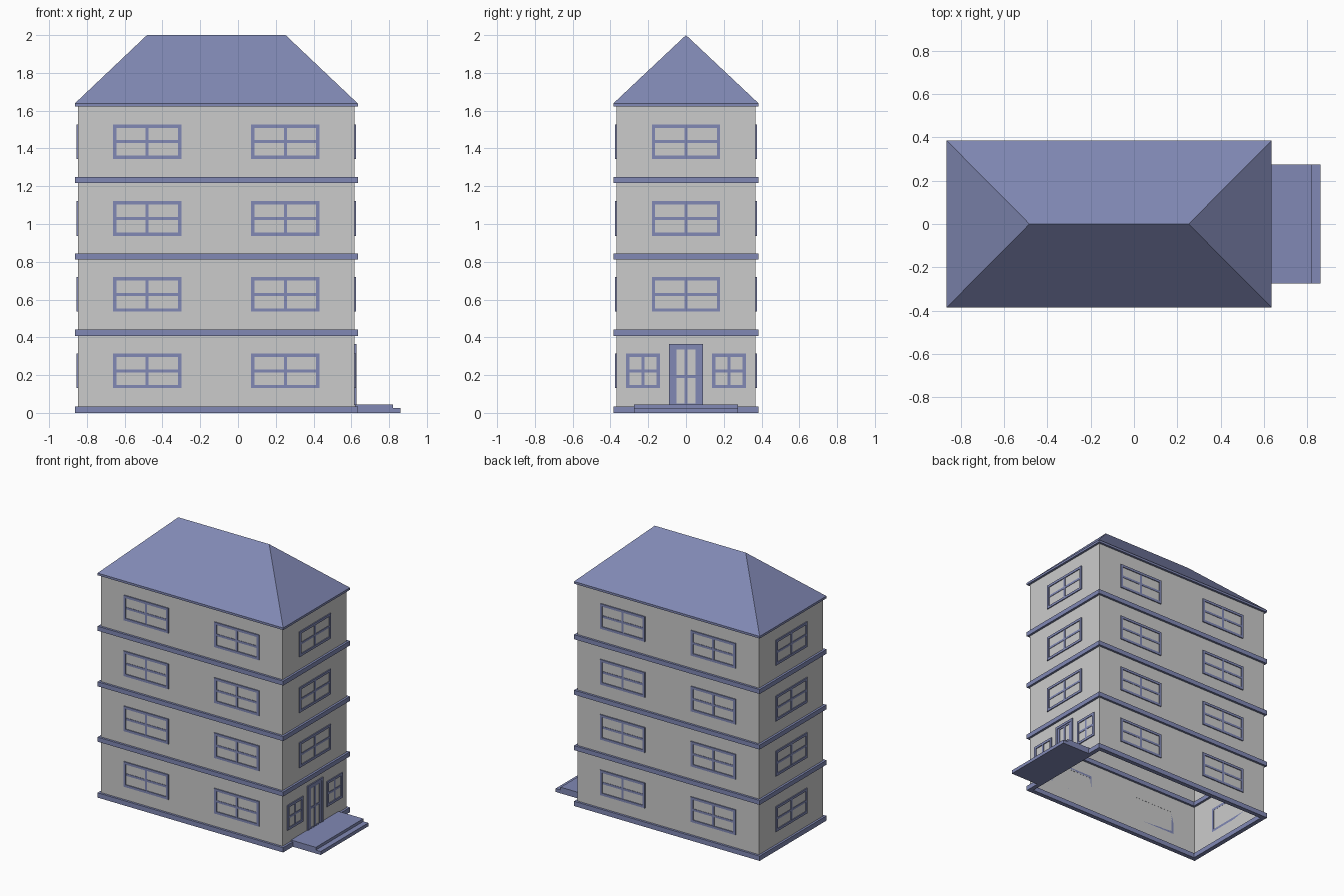
import bpy, bmesh
from math import radians
from mathutils import Matrix, Vector

if "Cube" in bpy.data.objects:
    bpy.data.objects.remove(bpy.data.objects["Cube"])

CX, HX, HY = -0.115, 0.733, 0.369      # house centre and wall half sizes
LIP = 0.016                            # band reach either side of the wall
WALL_TOP = 1.63
ROWS = [0.222, 0.627, 1.029, 1.436]    # window centre heights


def material(name, rgb):
    m = bpy.data.materials.new(name)
    m.diffuse_color = (*rgb, 1)
    m.use_nodes = True
    m.node_tree.nodes["Principled BSDF"].inputs["Base Color"].default_value = m.diffuse_color
    return m


BLUE = material("blue_trim", (0.22, 0.25, 0.46))
GLASS = material("pane_grey", (0.68, 0.68, 0.69))
WALL = material("wall_grey", (0.6, 0.6, 0.6))


def finish(bm, name, mat, recalc=True):
    if recalc:
        bmesh.ops.recalc_face_normals(bm, faces=bm.faces)
    me = bpy.data.meshes.new(name)
    bm.to_mesh(me)
    bm.free()
    me.materials.append(mat)
    ob = bpy.data.objects.new(name, me)
    bpy.context.collection.objects.link(ob)


def rect(x0, x1, y0, y1):
    return [(x0, y0), (x1, y0), (x1, y1), (x0, y1)]


def ring(bm, M, outer, inner, z0, z1):
    """Rectangular frame between two rectangles, from depth z0 to z1."""
    loops = [[bm.verts.new(M @ Vector((x, y, z))) for x, y in rect(*r)]
             for r, z in ((outer, z0), (outer, z1), (inner, z1), (inner, z0))]
    for a, b in zip(loops, loops[1:] + loops[:1]):
        for i in range(4):
            j = (i + 1) % 4
            bm.faces.new((a[i], a[j], b[j], b[i]))


def prism(bm, M, pts, z0, z1):
    lo = [bm.verts.new(M @ Vector((x, y, z0))) for x, y in pts]
    hi = [bm.verts.new(M @ Vector((x, y, z1))) for x, y in pts]
    bm.faces.new(lo[::-1])
    bm.faces.new(hi)
    n = len(pts)
    for i in range(n):
        j = (i + 1) % n
        bm.faces.new((lo[i], lo[j], hi[j], hi[i]))


def quad(bm, M, r, z):
    bm.faces.new([bm.verts.new(M @ Vector((x, y, z))) for x, y in rect(*r)])


def inset(r, d):
    return (r[0] + d, r[1] - d, r[2] + d, r[3] - d)


def opening(cx, cz, w, h):
    return (cx - w / 2, cx + w / 2, cz - h / 2, cz + h / 2)


def facade(side, turn, half, dist, windows, door=None):
    # local space: x along the wall, y up, z outward
    M = (Matrix.Translation((CX, 0, 0)) @ Matrix.Rotation(radians(turn), 4, 'Z')
         @ Matrix.Translation((0, -dist, 0)) @ Matrix.Rotation(radians(90), 4, 'X'))
    frames, panes, wall = bmesh.new(), bmesh.new(), bmesh.new()
    holes = []
    for r in windows + ([door] if door else []):
        g = inset(r, 0.018)
        if r is door:
            leaf = (g[0], g[1], r[2], g[3])
            g = (-0.05, 0.05, 0.05, 0.335)
            ring(frames, M, leaf, g, 0, 0.005)                # door leaf
            ring(frames, M, r, (leaf[0], leaf[1], r[2] + 0.004, leaf[3]), 0, 0.009)
        else:
            ring(frames, M, r, g, 0, 0.007)
        mx, mz, t = (g[0] + g[1]) / 2, (g[2] + g[3]) / 2, 0.008
        prism(frames, M, rect(mx - t, mx + t, g[2], g[3]), 0.002, 0.005)
        prism(frames, M, rect(g[0], g[1], mz - t, mz + t), 0.002, 0.0048)
        quad(panes, M, g, 0.001)
        holes.append(g)
    # wall sheet as a grid with the openings left out
    xs = sorted({-half, half} | {v for h in holes for v in h[:2]})
    zs = sorted({0.0, WALL_TOP} | {v for h in holes for v in h[2:]})
    for x0, x1 in zip(xs, xs[1:]):
        for z0, z1 in zip(zs, zs[1:]):
            mx, mz = (x0 + x1) / 2, (z0 + z1) / 2
            if not any(h[0] < mx < h[1] and h[2] < mz < h[3] for h in holes):
                quad(wall, M, (x0, x1, z0, z1), 0)
    bmesh.ops.remove_doubles(wall, verts=wall.verts, dist=1e-5)
    finish(wall, side + "_wall", WALL, False)
    finish(panes, side + "_panes", GLASS, False)
    finish(frames, side + "_window_frames", BLUE)


# Walls with windows and the entrance
W, H = 0.362, 0.183
long_side = [opening(x, z, W, H) for z in ROWS for x in (-0.366, 0.366)]
short_side = [opening(0, z, W, H) for z in ROWS]
entrance = short_side[1:] + [opening(x, ROWS[0], 0.18, H) for x in (-0.227, 0.227)]
facade("front", 0, HX, HY, long_side)
facade("back", 180, HX, HY, long_side)
facade("left", -90, HY, HX, short_side)
facade("right", 90, HY, HX, entrance, door=(-0.09, 0.09, 0.042, 0.366))

# Bands between the storeys
outer = (-HX - LIP, HX + LIP, -HY - LIP, HY + LIP)
for i, (z0, z1) in enumerate([(0, 0.035), (0.408, 0.441), (0.812, 0.845), (1.217, 1.25)]):
    bm = bmesh.new()
    ring(bm, Matrix.Translation((CX, 0, 0)), outer, inset(outer, 2 * LIP), z0, z1)
    finish(bm, f"storey_band_{i}", BLUE)

# Hipped roof on a thin eave
bm = bmesh.new()
low, eave = ([bm.verts.new((CX + x, y, z)) for x, y in rect(*outer)] for z in (1.622, 1.638))
r0, r1 = (bm.verts.new((CX + x, 0, 2.0)) for x in (-0.367, 0.367))
bm.faces.new(low)
for i in range(4):
    j = (i + 1) % 4
    bm.faces.new((low[i], low[j], eave[j], eave[i]))
a, b, c, d = eave
for f in ((a, b, r1, r0), (b, c, r1), (c, d, r0, r1), (d, a, r0)):
    bm.faces.new(f)
finish(bm, "hipped_roof", BLUE)

# Entrance steps, a stepped profile swept along y
bm = bmesh.new()
steps = [(0.62, 0), (0.86, 0), (0.86, 0.025), (0.82, 0.025), (0.82, 0.045), (0.62, 0.045)]
prism(bm, Matrix.Rotation(radians(90), 4, 'X'), steps, -0.274, 0.274)
finish(bm, "entrance_steps", BLUE)
